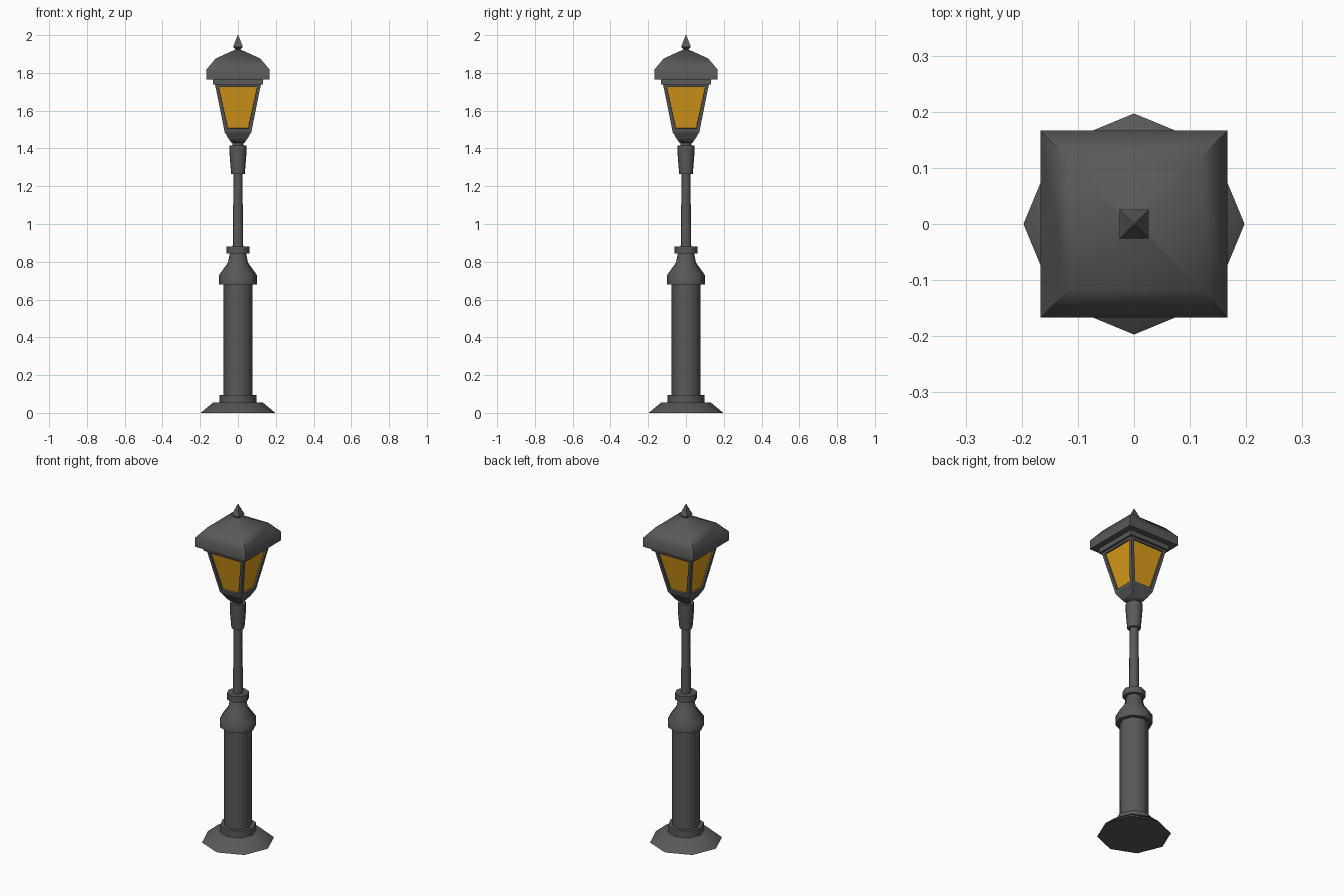
import bpy, bmesh, math

if "Cube" in bpy.data.objects:
    bpy.data.objects.remove(bpy.data.objects["Cube"])


def material(name, rgb):
    m = bpy.data.materials.new(name)
    m.diffuse_color = (*rgb, 1)
    m.use_nodes = True
    m.node_tree.nodes["Principled BSDF"].inputs["Base Color"].default_value = m.diffuse_color
    return m


iron = material("dark_iron", (0.1, 0.1, 0.1))
amber = material("amber_glass", (0.7, 0.33, 0.01))


def make_object(name, bm, mat, angle=50):
    bmesh.ops.recalc_face_normals(bm, faces=bm.faces)
    me = bpy.data.meshes.new(name)
    bm.to_mesh(me)
    bm.free()
    me.materials.append(mat)
    ob = bpy.data.objects.new(name, me)
    bpy.context.collection.objects.link(ob)
    bpy.ops.object.select_all(action='DESELECT')
    ob.select_set(True)
    bpy.context.view_layer.objects.active = ob
    bpy.ops.object.shade_smooth_by_angle(angle=math.radians(angle))
    return ob


def lathe(profile, sides):
    """Stack of n-gon rings; for 4 sides the radius is the half width."""
    square = sides == 4
    scale, start = (math.sqrt(2), math.pi / 4) if square else (1, 0)
    bm = bmesh.new()
    rings = []
    for r, z in profile:
        rings.append([bm.verts.new((r * scale * math.cos(start + math.tau * i / sides),
                                    r * scale * math.sin(start + math.tau * i / sides), z))
                      for i in range(sides)])
    walls = [bm.faces.new((a[i], a[(i + 1) % sides], b[(i + 1) % sides], b[i]))
             for a, b in zip(rings, rings[1:]) for i in range(sides)]
    bm.faces.new(rings[0][::-1])
    bm.faces.new(rings[-1])
    bm.normal_update()
    return bm, walls


# Octagonal post parts: (radius, height) profiles
post_parts = {
    "base_foot": [(0.197, 0), (0.13, 0.056)],
    "base_ring": [(0.099, 0.05), (0.099, 0.096)],
    "lower_column": [(0.077, 0.09), (0.077, 0.69)],
    "column_cap": [(0.1, 0.68), (0.1, 0.73), (0.053, 0.795), (0.043, 0.845)],
    "column_collar": [(0.061, 0.843), (0.061, 0.88)],
    "upper_pole": [(0.028, 0.87), (0.023, 1.28)],
    "lantern_socket": [(0.036, 1.265), (0.045, 1.375), (0.045, 1.416)],
    "lantern_neck": [(0.028, 1.41), (0.028, 1.44)],
}
for name, profile in post_parts.items():
    make_object(name, lathe(profile, 8)[0], iron)

# Square lantern parts: (half width, height) profiles
lantern_parts = {
    "lantern_bottom": [(0.034, 1.43), (0.05, 1.452), (0.07, 1.486)],
    "roof_rim": [(0.133, 1.738), (0.133, 1.768)],
    "roof": [(0.167, 1.766), (0.167, 1.818), (0.118, 1.876), (0.008, 1.926)],
    "finial": [(0.009, 1.92), (0.026, 1.937), (0.0015, 2.0)],
}
for name, profile in lantern_parts.items():
    make_object(name, lathe(profile, 4)[0], iron, 60)

# Lantern frame with recessed window openings
bm, walls = lathe([(0.07, 1.485), (0.122, 1.742)], 4)
bmesh.ops.inset_individual(bm, faces=walls, thickness=0.026)
bmesh.ops.inset_individual(bm, faces=walls, thickness=0.0005, depth=-0.01)
panes = [[v.co.copy() for v in f.verts] for f in walls]
bmesh.ops.delete(bm, geom=walls, context='FACES_ONLY')
make_object("lantern_frame", bm, iron, 30)

# Amber panes filling the openings
bm = bmesh.new()
for corners in panes:
    bm.faces.new([bm.verts.new(c) for c in corners])
glass = make_object("lantern_glass", bm, amber)
# keep every pane facing outward
for p in glass.data.polygons:
    if p.normal.x * p.center.x + p.normal.y * p.center.y < 0:
        p.flip()
